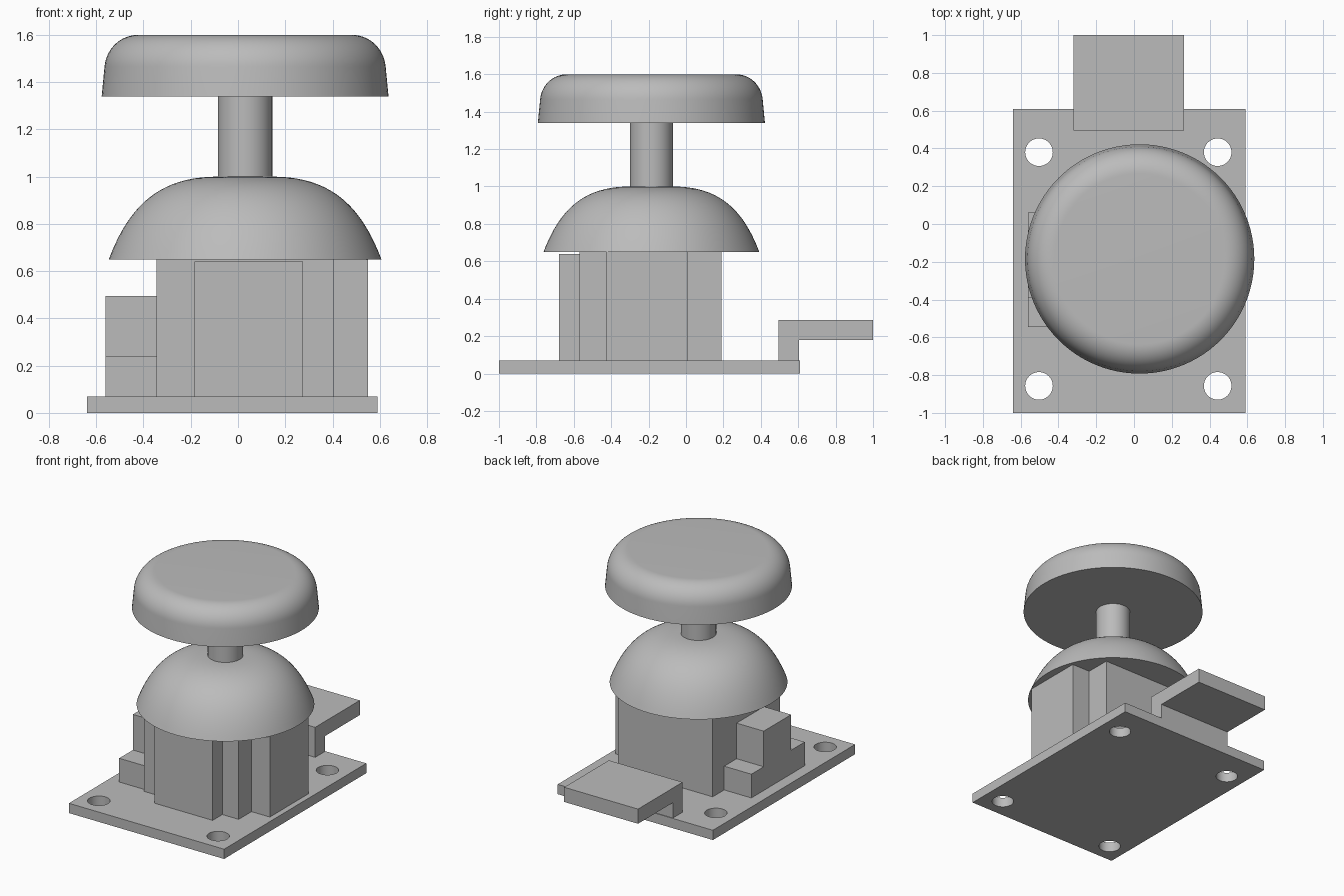
import bpy, bmesh, math

cube = bpy.data.objects.get("Cube")
if cube:
    bpy.data.objects.remove(cube, do_unlink=True)

GREY = (0.5, 0.5, 0.5, 1)
metal = bpy.data.materials.new("plain_grey")
metal.use_nodes = True
metal.diffuse_color = GREY
metal.node_tree.nodes["Principled BSDF"].inputs["Base Color"].default_value = GREY

AXIS = (0.03, -0.185)  # centre of the knob, stem and dome


def finish(name, bm):
    bmesh.ops.recalc_face_normals(bm, faces=bm.faces)
    mesh = bpy.data.meshes.new(name)
    bm.to_mesh(mesh)
    bm.free()
    mesh.materials.append(metal)
    obj = bpy.data.objects.new(name, mesh)
    bpy.context.collection.objects.link(obj)
    return obj


def activate(obj):
    bpy.ops.object.select_all(action='DESELECT')
    obj.select_set(True)
    bpy.context.view_layer.objects.active = obj


def prism(name, outline, direction):
    """Extrude a closed outline of 3D points along a direction."""
    bm = bmesh.new()
    face = bm.faces.new([bm.verts.new(p) for p in outline])
    extruded = bmesh.ops.extrude_face_region(bm, geom=[face])["geom"]
    moved = [v for v in extruded if isinstance(v, bmesh.types.BMVert)]
    bmesh.ops.translate(bm, verts=moved, vec=direction)
    return finish(name, bm)


def plan(name, points, z0, z1):
    return prism(name, [(x, y, z0) for x, y in points], (0, 0, z1 - z0))


def side(name, points, x0, x1):
    return prism(name, [(x0, y, z) for y, z in points], (x1 - x0, 0, 0))


def rect(a0, a1, b0, b1):
    return [(a0, b0), (a1, b0), (a1, b1), (a0, b1)]


def turned(name, profile, steps=96):
    """Closed solid of revolution from (radius, height) points."""
    bm = bmesh.new()
    rings = [[bm.verts.new((AXIS[0] + r * math.cos(math.tau * i / steps),
                            AXIS[1] + r * math.sin(math.tau * i / steps), z))
              for i in range(steps)] for r, z in profile]
    for low, high in zip(rings, rings[1:]):
        for i in range(steps):
            j = (i + 1) % steps
            bm.faces.new((low[i], low[j], high[j], high[i]))
    bm.faces.new(rings[0])
    bm.faces.new(rings[-1])
    obj = finish(name, bm)
    activate(obj)
    bpy.ops.object.shade_smooth_by_angle(angle=math.radians(35))
    return obj


def bezier(a, b, c, d, steps=20):
    curve = []
    for k in range(steps + 1):
        t = k / steps
        w = ((1 - t) ** 3, 3 * t * (1 - t) ** 2, 3 * t * t * (1 - t), t ** 3)
        curve.append(tuple(sum(wi * p[n] for wi, p in zip(w, (a, b, c, d)))
                           for n in range(2)))
    return curve


# Base plate with four screw holes
base = plan("base_plate", rect(-0.64, 0.59, -1, 0.61), 0, 0.07)
for x in (-0.503, 0.443):
    for y in (-0.857, 0.38):
        bpy.ops.mesh.primitive_cylinder_add(vertices=48, radius=0.073, depth=0.4,
                                            location=(x, y, 0.03))
        cutter = bpy.context.object
        cutter.hide_render = True
        activate(base)
        cut = base.modifiers.new("screw_hole", 'BOOLEAN')
        cut.object = cutter
        cut.solver = 'EXACT'
        bpy.ops.object.modifier_apply(modifier=cut.name)
        bpy.data.objects.remove(cutter, do_unlink=True)
activate(base)
bpy.ops.object.shade_smooth_by_angle(angle=math.radians(35))

# Housing block with two notched corners, and its front pad
plan("housing", [(-0.345, -0.57), (0.405, -0.57), (0.405, -0.425), (0.55, -0.425),
                 (0.55, 0.01), (0.405, 0.01), (0.405, 0.19), (-0.345, 0.19)], 0.07, 0.65)
plan("front_pad", rect(-0.185, 0.275, -0.68, -0.57), 0.07, 0.64)

# Stepped block on the right side
side("stepped_block", [(-0.545, 0.07), (0.06, 0.07), (0.06, 0.24), (-0.08, 0.24),
                       (-0.08, 0.495), (-0.39, 0.495), (-0.39, 0.24), (-0.545, 0.24)],
     -0.56, -0.345)

# Raised tab at the back
side("rear_tab", [(0.495, 0.07), (0.605, 0.07), (0.605, 0.18), (1, 0.18),
                  (1, 0.285), (0.495, 0.285)], -0.32, 0.265)

# Dome, stem and knob on one axis
turned("dome", bezier((0.577, 0.65), (0.49, 0.88), (0.36, 1), (0.115, 1)))
turned("stem", [(0.115, 0.99), (0.115, 1.345)])
turned("knob", [(0.607, 1.34)] + bezier((0.595, 1.465), (0.588, 1.54), (0.53, 1.6), (0.45, 1.6)))
